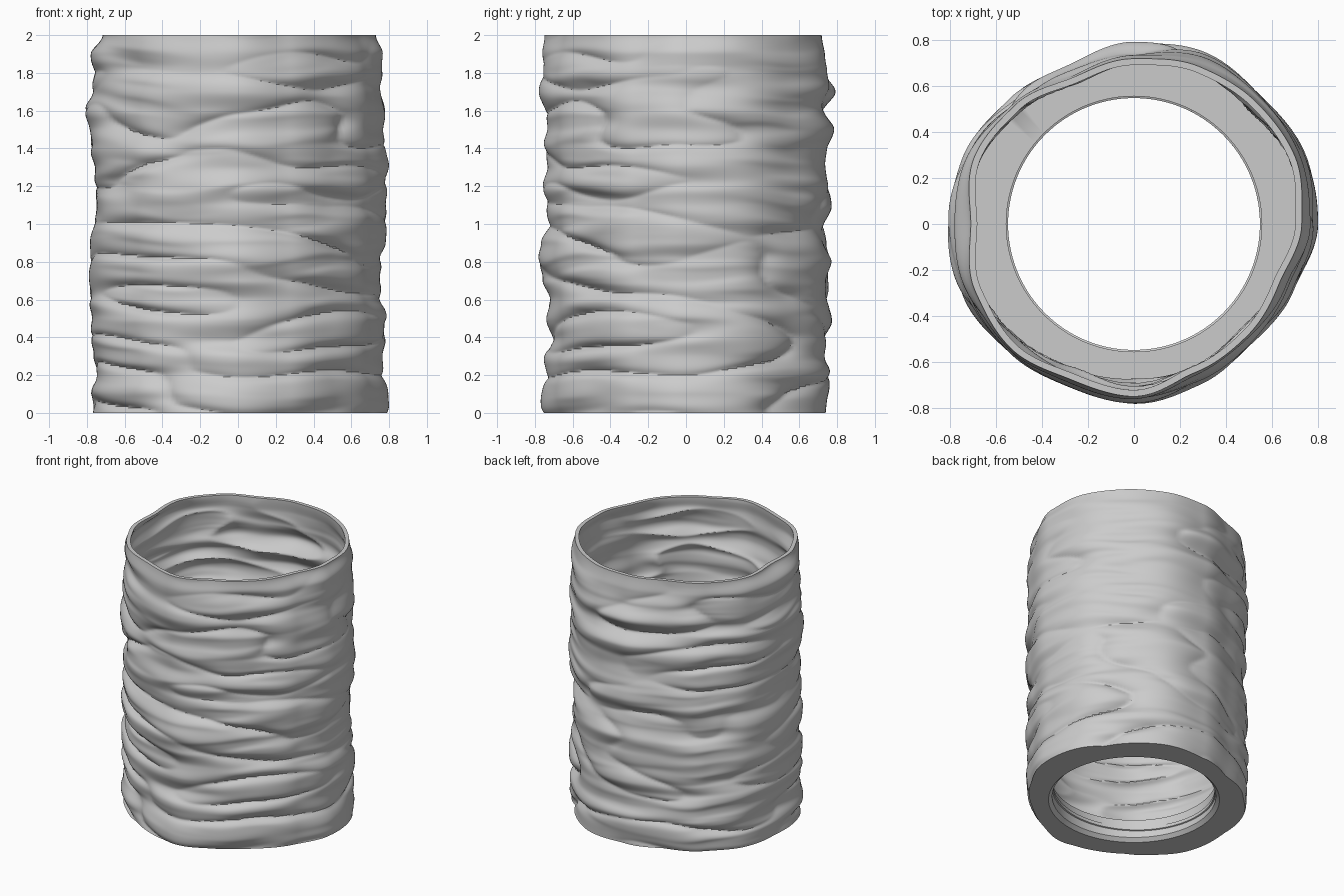
import bpy
import bmesh
import math
from mathutils import Vector, noise

if "Cube" in bpy.data.objects:
    bpy.data.objects.remove(bpy.data.objects["Cube"])

SEGMENTS, ROWS = 192, 230
HEIGHT, FLOOR, WALL, HOLE = 2.0, 0.16, 0.028, 0.555

# Single plain grey
grey = bpy.data.materials.new("warm_grey")
grey.use_nodes = True
colour = (0.6, 0.6, 0.6, 1)
grey.diffuse_color = colour
grey.node_tree.nodes["Principled BSDF"].inputs["Base Color"].default_value = colour

# Lobed outlines in hundredths, counter-clockwise from +x: body and top rim
BODY = [77, 78, 76, 78, 76, 72.5, 75, 78, 78, 79, 76, 74, 76, 73, 71, 73]
RIM = [73, 76, 75, 74, 71.5, 69, 73, 75, 71, 75, 76, 73, 75, 70, 69, 68]

# Side profiles in hundredths, bottom to top: +x, +y, -x, -y
SIDES = [
    [80, 79, 77, 76, 78, 79, 76, 75, 76, 78, 79, 78, 79, 80, 78, 76, 78, 76, 77, 77, 73],
    [74, 75, 76, 73, 74, 77, 75, 75, 77, 74, 73, 77, 76, 74, 75, 78, 73, 79, 74, 73, 72],
    [77, 78, 75, 76, 78, 77, 79, 79, 78, 78, 77, 74, 76, 75, 78, 79, 81, 78, 77, 78, 71],
    [76, 76, 74, 75, 71, 74, 73, 76, 78, 76, 73, 74, 76, 73, 75, 73, 74, 77, 76, 76, 75],
]


def smooth(t):
    t = min(1, max(0, t))
    return t * t * (3 - 2 * t)


def sample(values, t, cyclic=False):
    """Smoothly interpolate a short list at fractional index t."""
    i = math.floor(t)
    n = len(values)
    j = (i + 1) % n if cyclic else min(i + 1, n - 1)
    a, b = values[i % n if cyclic else min(i, n - 1)], values[j]
    return (a + (b - a) * smooth(t - i)) / 100


def ripple(angle, z):
    """Long rounded folds parted by sharp, nearly level creases."""
    c, s = math.cos(angle), math.sin(angle)
    z += 0.04 * noise.noise(Vector((c * 1.5, s * 1.5, z * 0.8 + 5)))
    fold = abs(noise.noise(Vector((c, s, z * 5))))
    fine = noise.noise(Vector((c * 1.4 + 9, s * 1.4, z * 12)))
    return 0.045 * (math.tanh(4 * fold) - 0.62) + 0.010 * math.tanh(3 * fine)


def outline(angle, top):
    turn = angle / math.tau
    body = sample(BODY, turn * len(BODY), True)
    rim = sample(RIM, turn * len(RIM), True)
    return body + (rim - body) * top


def radius(angle, z):
    top = smooth((z - 1.82) / (HEIGHT - 1.82))
    bump = ripple(angle, z) * (1 - 0.85 * top)
    result = outline(angle, top) + bump
    for k, side in enumerate(SIDES):
        axis = k * math.pi / 2
        weight = max(0, math.cos(angle - axis)) ** 8
        offset = sample(side, z * 10) - outline(axis, top)
        result += weight * (offset - 0.6 * bump)
    return result


def sweep(name, rings, closed_sections=True):
    """Skin a list of closed point loops; join last to first or cap the ends."""
    bm = bmesh.new()
    loops = [[bm.verts.new(p) for p in ring] for ring in rings]
    count = len(loops[0])
    pairs = list(zip(loops, loops[1:]))
    if closed_sections:
        pairs.append((loops[-1], loops[0]))
    else:
        bm.faces.new(loops[0])
        bm.faces.new(loops[-1])
    for a, b in pairs:
        for i in range(count):
            j = (i + 1) % count
            bm.faces.new((a[i], b[i], b[j], a[j]))
    bmesh.ops.recalc_face_normals(bm, faces=bm.faces)
    mesh = bpy.data.meshes.new(name)
    bm.to_mesh(mesh)
    bm.free()
    mesh.materials.append(grey)
    obj = bpy.data.objects.new(name, mesh)
    bpy.context.collection.objects.link(obj)
    bpy.ops.object.select_all(action='DESELECT')
    obj.select_set(True)
    bpy.context.view_layer.objects.active = obj
    bpy.ops.object.shade_smooth_by_angle(angle=math.radians(40))


def polar(angle, r, z):
    return (r * math.cos(angle), r * math.sin(angle), z)


# Rippled shell: outer wall, rim, inner wall, floor ring and round collar
outer_heights = [HEIGHT * i / ROWS for i in range(ROWS + 1)]
inner_heights = [HEIGHT + (FLOOR - HEIGHT) * i / ROWS for i in range(ROWS + 1)]
sections = []
for s in range(SEGMENTS):
    a = math.tau * s / SEGMENTS
    profile = [(HOLE + 0.025, 0)]
    profile += [(radius(a, z), z) for z in outer_heights]
    profile += [(radius(a, z) - WALL, z) for z in inner_heights]
    profile += [(HOLE, FLOOR), (HOLE, 0.025)]
    sections.append([polar(a, r, z) for r, z in profile])
sweep("rippled_shell", sections)

# Screw thread standing in from the collar
TURNS, PITCH, STEPS = 1.2, 0.07, 160
thread = []
for s in range(STEPS + 1):
    t = s / STEPS
    a = -0.05 * math.pi + t * TURNS * math.tau
    z = 0.045 + t * TURNS * PITCH
    shape = [(HOLE + 0.01, -0.02), (HOLE - 0.008, -0.012),
             (HOLE - 0.008, 0.012), (HOLE + 0.01, 0.02)]
    thread.append([polar(a, r, z + dz) for r, dz in shape])
sweep("collar_thread", thread, closed_sections=False)
